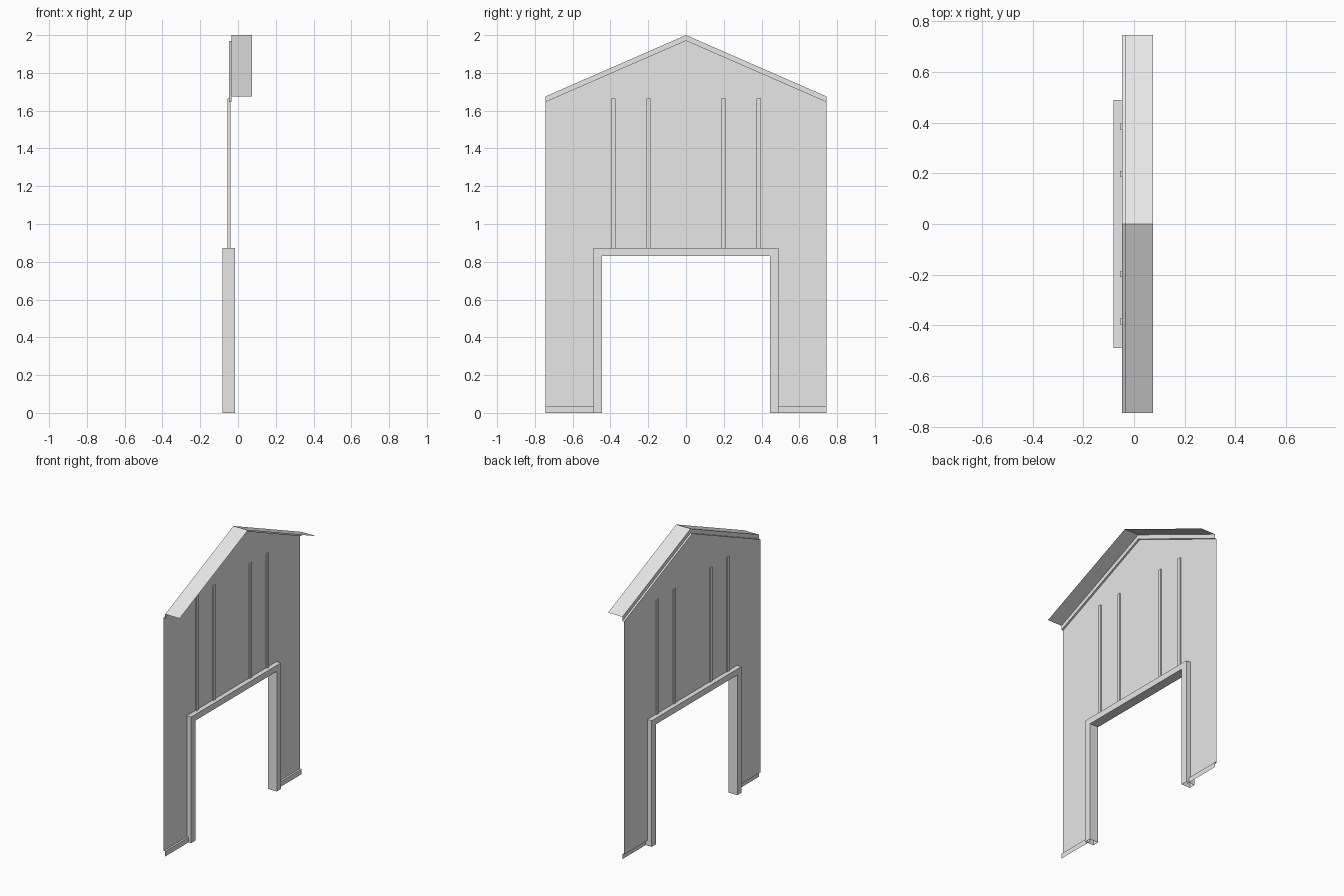
import bpy
import bmesh

cube = bpy.data.objects.get("Cube")
if cube:
    bpy.data.objects.remove(cube, do_unlink=True)

grey = bpy.data.materials.new("light grey")
grey.use_nodes = True
grey.diffuse_color = (0.8, 0.8, 0.8, 1)
grey.node_tree.nodes["Principled BSDF"].inputs["Base Color"].default_value = (0.8, 0.8, 0.8, 1)

# Main dimensions
WALL_X, TRIM_X, EAVE_X = -0.048, -0.035, 0.075
HALF_W, EAVE_Z, RIDGE_Z = 0.745, 1.675, 2.0
STEP, SILL_Z = 0.03, 0.035
FRAME_OUT, FRAME_IN = (0.49, 0.872), (0.445, 0.83)
FRAME_X = (-0.081, -0.015)


def finish(name, bm):
    mesh = bpy.data.meshes.new(name)
    bm.to_mesh(mesh)
    bm.free()
    mesh.materials.append(grey)
    obj = bpy.data.objects.new(name, mesh)
    bpy.context.collection.objects.link(obj)
    return obj


def ribbon(bm, path_a, path_b):
    """Quads between two matching paths."""
    a = [bm.verts.new(p) for p in path_a]
    b = [bm.verts.new(p) for p in path_b]
    for i in range(len(a) - 1):
        bm.faces.new((a[i], a[i + 1], b[i + 1], b[i]))


def gable(x, drop=0):
    return [(x, -HALF_W, EAVE_Z - drop), (x, 0, RIDGE_Z - drop), (x, HALF_W, EAVE_Z - drop)]


def arch(x, size):
    w, h = size
    return [(x, -w, 0), (x, -w, h), (x, w, h), (x, w, 0)]


# Gabled wall sheet with a doorway
door_y, door_z = 0.47, 0.85
bm = bmesh.new()
outline = gable(WALL_X, STEP) + [
    (WALL_X, HALF_W, SILL_Z), (WALL_X, door_y, SILL_Z), (WALL_X, door_y, door_z),
    (WALL_X, -door_y, door_z), (WALL_X, -door_y, SILL_Z), (WALL_X, -HALF_W, SILL_Z)]
bm.faces.new([bm.verts.new(p) for p in outline])
finish("wall", bm)

# Stepped trim under the roof, and the overhanging roof sheet
bm = bmesh.new()
ribbon(bm, gable(WALL_X, STEP), gable(TRIM_X, STEP))
ribbon(bm, gable(TRIM_X, STEP), gable(TRIM_X))
bmesh.ops.remove_doubles(bm, verts=bm.verts, dist=0.0001)
finish("gable_trim", bm)
bm = bmesh.new()
ribbon(bm, gable(TRIM_X), gable(EAVE_X))
finish("roof", bm)

# Stepped skirting on both sides of the doorway
for side, name in ((1, "left_skirting"), (-1, "right_skirting")):
    bm = bmesh.new()
    ends = [[(x, side * y, z) for x, z in ((WALL_X, SILL_Z), (TRIM_X, SILL_Z), (TRIM_X, 0))]
            for y in (door_y, HALF_W)]
    ribbon(bm, ends[0], ends[1])
    finish(name, bm)

# Door frame, hollow and open at the feet
bm = bmesh.new()
x0, x1 = FRAME_X
loop = [arch(x0, FRAME_OUT), arch(x1, FRAME_OUT), arch(x1, FRAME_IN), arch(x0, FRAME_IN)]
for i in range(len(loop)):
    ribbon(bm, loop[i], loop[(i + 1) % len(loop)])
bmesh.ops.remove_doubles(bm, verts=bm.verts, dist=0.0001)
bmesh.ops.recalc_face_normals(bm, faces=bm.faces)
finish("door_frame", bm)

# Upright battens above the doorway
for i, y in enumerate((-0.385, -0.198, 0.198, 0.385)):
    bm = bmesh.new()
    bmesh.ops.create_cube(bm, size=1)
    bmesh.ops.scale(bm, vec=(0.015, 0.024, 0.795), verts=bm.verts)
    bmesh.ops.translate(bm, vec=(-0.047, y, 1.267), verts=bm.verts)
    finish(f"batten_{i + 1}", bm)
